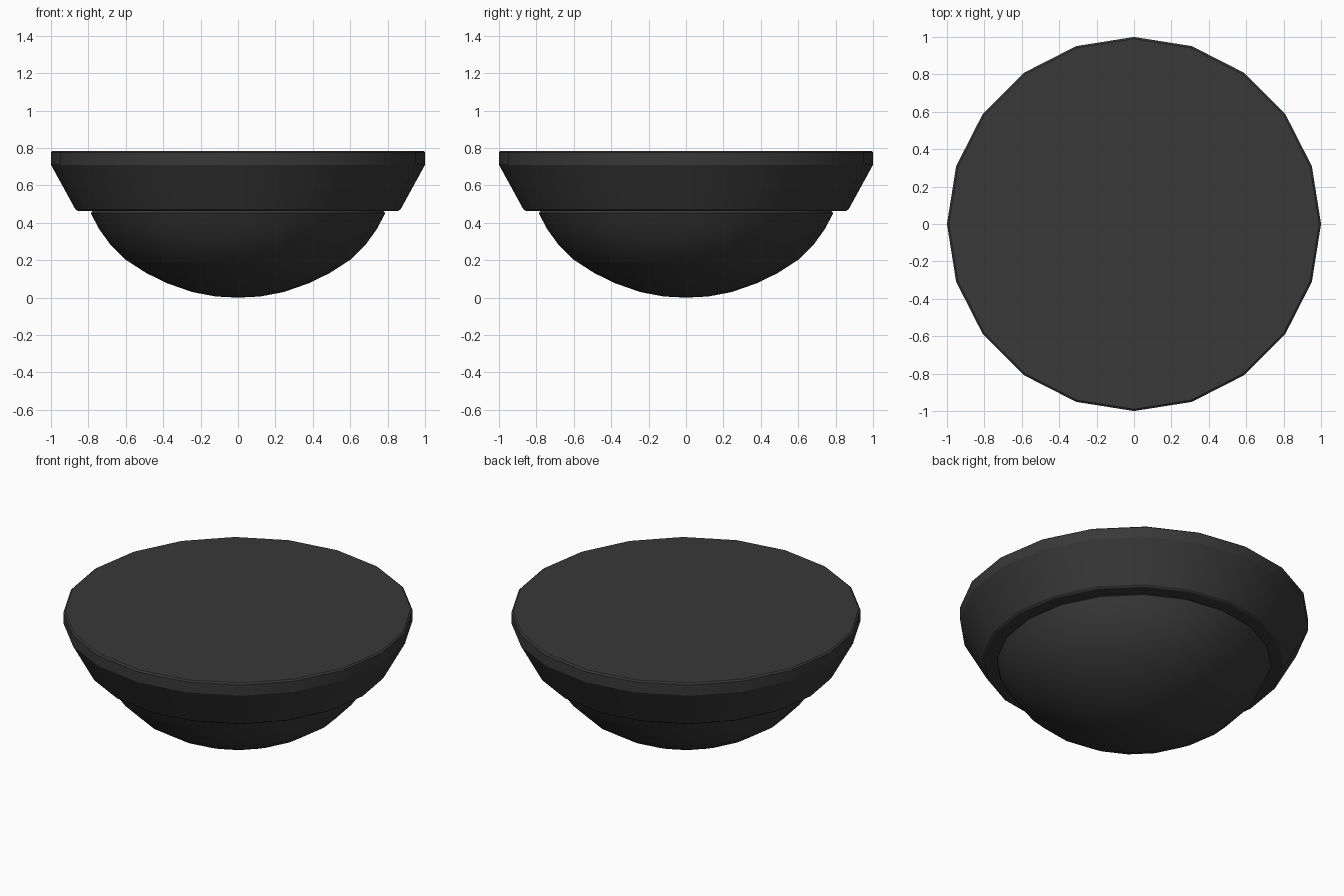
import bpy, bmesh
from math import sin, cos, pi, radians

if "Cube" in bpy.data.objects:
    bpy.data.objects.remove(bpy.data.objects["Cube"])

SIDES = 20

dark = bpy.data.materials.new("dark_grey")
dark.diffuse_color = (0.04, 0.04, 0.04, 1)
dark.use_nodes = True
dark.node_tree.nodes["Principled BSDF"].inputs["Base Color"].default_value = dark.diffuse_color


def lathe(name, profile):
    """Revolve (radius, z) points around z; radius 0 becomes a pole."""
    bm = bmesh.new()
    rings = []
    for r, z in profile:
        n = SIDES if r > 0 else 1
        rings.append([bm.verts.new((r * cos(2 * pi * i / SIDES),
                                    r * sin(2 * pi * i / SIDES), z)) for i in range(n)])
    for a, b in zip(rings, rings[1:]):
        for i in range(SIDES):
            j = (i + 1) % SIDES
            if len(a) == 1:
                bm.faces.new((a[0], b[j], b[i]))
            else:
                bm.faces.new((a[i], a[j], b[j], b[i]))
    # Flat cap on the last ring
    bm.faces.new(rings[-1])
    bmesh.ops.recalc_face_normals(bm, faces=bm.faces)
    mesh = bpy.data.meshes.new(name)
    bm.to_mesh(mesh)
    bm.free()
    mesh.materials.append(dark)
    obj = bpy.data.objects.new(name, mesh)
    bpy.context.collection.objects.link(obj)
    bpy.ops.object.select_all(action='DESELECT')
    obj.select_set(True)
    bpy.context.view_layer.objects.active = obj
    bpy.ops.object.shade_smooth_by_angle(angle=radians(25))
    return obj


# Mounting housing: tapered ring with chamfered edges and flat top
lathe("housing", [(0, 0.463), (0.78, 0.463), (0.855, 0.463), (0.87, 0.473),
                  (1.0, 0.71), (1.0, 0.777), (0.99, 0.785)])

# Rounded dome cover hanging below the housing
lathe("dome_cover", [(0, 0), (0.12, 0.006), (0.245, 0.03), (0.38, 0.077),
                     (0.49, 0.131), (0.6, 0.202), (0.68, 0.28), (0.745, 0.37),
                     (0.787, 0.452), (0.775, 0.465)])
